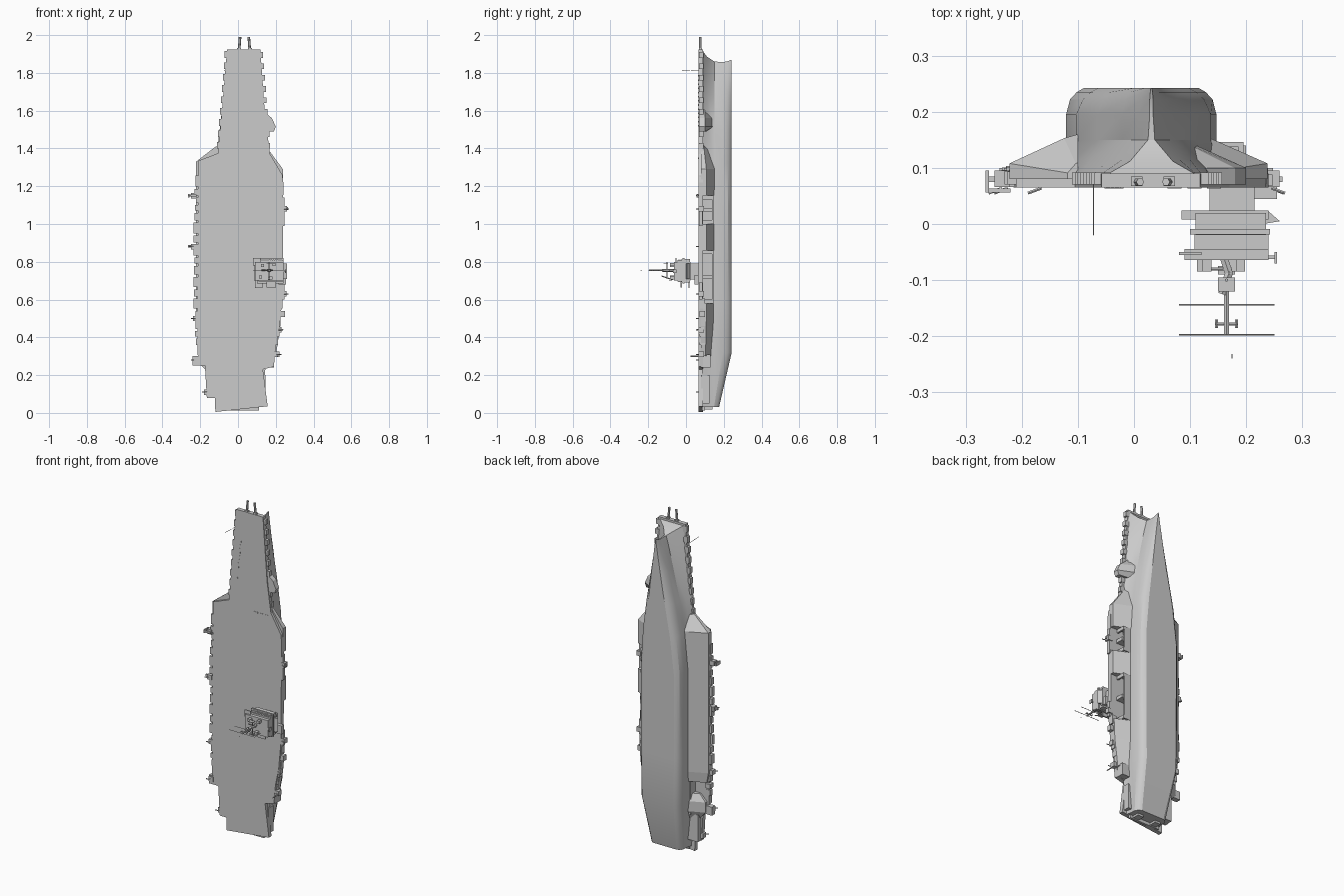
import bpy, bmesh, math, random
from mathutils import Vector
random.seed(4)


def finish(name, bm, smooth=False):
    bmesh.ops.recalc_face_normals(bm, faces=bm.faces)
    me = bpy.data.meshes.new(name)
    bm.to_mesh(me)
    bm.free()
    ob = bpy.data.objects.new(name, me)
    bpy.context.collection.objects.link(ob)
    if smooth:
        bpy.ops.object.select_all(action='DESELECT')
        ob.select_set(True)
        bpy.context.view_layer.objects.active = ob
        bpy.ops.object.shade_smooth_by_angle(angle=math.radians(25))
    return ob


def boxes(name, items):
    """One object from boxes given as (x0, x1, y0, y1, z0, z1)."""
    bm = bmesh.new()
    for x0, x1, y0, y1, z0, z1 in items:
        vs = bmesh.ops.create_cube(bm, size=1)['verts']
        for v in vs:
            v.co = ((x0 + x1) / 2 + v.co.x * (x1 - x0), (y0 + y1) / 2 + v.co.y * (y1 - y0),
                    (z0 + z1) / 2 + v.co.z * (z1 - z0))
    return finish(name, bm)


def loft(name, rings, smooth=False, strip_caps=False):
    bm = bmesh.new()
    vr = [[bm.verts.new(p) for p in r] for r in rings]
    n = len(vr[0])
    for a, b in zip(vr, vr[1:]):
        for i in range(n):
            j = (i + 1) % n
            bm.faces.new((a[i], a[j], b[j], b[i]))
    for r in (vr[0], vr[-1]):
        if strip_caps:
            for i in range(n // 2 - 1):
                bm.faces.new((r[i], r[i + 1], r[n - 2 - i], r[n - 1 - i]))
        else:
            bm.faces.new(r)
    return finish(name, bm, smooth)


def plate(name, xz, y0, y1):
    return loft(name, [[(x, y, z) for x, z in xz] for y in (y0, y1)])


def rods(name, items):
    """One object from thin rods given as (start, end, radius)."""
    bm = bmesh.new()
    for a, b, r in items:
        a, b = Vector(a), Vector(b)
        m = (b - a).to_track_quat('Z', 'Y').to_matrix().to_4x4()
        m.translation = (a + b) / 2
        bmesh.ops.create_cone(bm, cap_ends=True, segments=6, radius1=r, radius2=r,
                              depth=(b - a).length, matrix=m)
    return finish(name, bm)


# Hull: half sections (half width, y, z shift) from deck edge to keel
def station(z, c, deck, wall, bilge, keel, depth):
    k = (depth - 0.085) / 0.157
    half = [(deck, 0.085), ((deck + wall) / 2 - 0.1 * max(deck - wall, 0), 0.115), (wall, 0.15),
            (wall, 0.195), (bilge, 0.222), ((bilge + keel) / 2, 0.235), (keel, 0.242)]
    pts = [(w, 0.085 + (y - 0.085) * k) for w, y in half]
    return [(c - w, y, z) for w, y in pts] + [(c + w, y, z) for w, y in reversed(pts)]


rings = [station(*s) for s in (
    (0.03, 0.015, 0.115, 0.105, 0.095, 0.075, 0.175),
    (0.32, 0.013, 0.138, 0.132, 0.122, 0.100, 0.242),
    (0.60, 0.013, 0.138, 0.134, 0.127, 0.103, 0.242),
    (1.10, 0.013, 0.138, 0.134, 0.127, 0.103, 0.242),
    (1.32, 0.017, 0.136, 0.120, 0.108, 0.080, 0.242),
    (1.50, 0.023, 0.120, 0.088, 0.078, 0.053, 0.242),
    (1.68, 0.028, 0.104, 0.050, 0.043, 0.028, 0.242),
    (1.80, 0.030, 0.094, 0.022, 0.017, 0.011, 0.242))]
stem = [(0.085, 0.085, 1.92), (0.038, 0.112, 1.885), (0.006, 0.15, 1.86), (0.003, 0.195, 1.857),
        (0.003, 0.222, 1.862), (0.002, 0.235, 1.868), (0.001, 0.242, 1.87)]
rings.append([(0.031 - w, y, z) for w, y, z in stem] + [(0.031 + w, y, z) for w, y, z in reversed(stem)])
loft("hull", rings, True, True)

# Flight deck with angled outline
plate("flight_deck", [
    (-0.12, 0.005), (0.157, 0.035), (0.132, 0.23), (0.19, 0.245), (0.2, 0.36), (0.22, 0.45),
    (0.236, 0.62), (0.24, 1.22), (0.235, 1.26), (0.17, 1.37), (0.145, 1.55), (0.118, 1.925),
    (-0.058, 1.925), (-0.085, 1.6), (-0.105, 1.375), (-0.21, 1.335), (-0.215, 0.31),
    (-0.175, 0.25), (-0.165, 0.08), (-0.122, 0.08)], 0.065, 0.09)


# Side sponsons carrying the overhanging deck
def sponson(name, inner, outer, stations):
    loft(name, [[(inner, 0.08, z), (inner + (outer - inner) * f, 0.08, z),
                 (inner + (outer - inner) * f, 0.088 + 0.02 * f, z),
                 (inner + (outer - inner) * 0.2 * f, 0.1 + 0.053 * f, z),
                 (inner, 0.1 + 0.06 * f, z)] for z, f in stations])


sponson("port_sponson", -0.10, -0.222, [(0.44, 0.9), (0.5, 1), (1.33, 1), (1.41, 0.15)])
sponson("starboard_bow_sponson", 0.11, 0.238, [(1.15, 1), (1.29, 1), (1.42, 0.25)])
sponson("starboard_mid_sponson", 0.11, 0.238, [(0.86, 1), (1.0, 1)])
sponson("starboard_aft_sponson", 0.11, 0.23, [(0.30, 0.75), (0.46, 0.95), (0.58, 1)])
sponson("port_quarter_sponson", -0.08, -0.215, [(0.2, 0.5), (0.26, 0.9), (0.32, 0.9), (0.36, 0.6)])

# Bow-side gun platform
loft("bow_gun_platform", [[(0.10, 0.07, z), (x, 0.07, z), (x, 0.1, z), (0.10, y, z)]
                          for z, x, y in ((1.49, 0.19, 0.11), (1.515, 0.2, 0.145),
                                          (1.56, 0.18, 0.14), (1.61, 0.12, 0.1))])

# Lift bays: frames, floors and lift platform edges
bay = []
for z0, z1 in ((0.58, 0.86), (1.0, 1.15)):
    zm = (z0 + z1) / 2
    bay += [(0.14, 0.19, 0.138, 0.146, z0, z1), (0.185, 0.195, 0.085, 0.146, z0, z0 + 0.02),
            (0.185, 0.195, 0.085, 0.146, z1 - 0.02, z1), (0.14, 0.2, 0.085, 0.14, zm - 0.01, zm + 0.01)]
boxes("lift_bay_frames", bay)
boxes("deck_edge_lifts", [(0.225, 0.247, 0.068, 0.088, 0.6, 0.69), (0.225, 0.247, 0.068, 0.088, 0.99, 1.14)])

# Stern structures under the flight deck
boxes("stern_galleries", [
    (-0.162, -0.09, 0.08, 0.12, 0.08, 0.24), (-0.125, -0.09, 0.08, 0.135, 0.24, 0.45),
    (0.115, 0.145, 0.08, 0.125, 0.05, 0.2), (0.125, 0.19, 0.08, 0.13, 0.24, 0.31),
    (-0.09, 0.11, 0.085, 0.1, 0.012, 0.04), (-0.07, -0.03, 0.1, 0.14, 0.018, 0.04),
    (0.05, 0.09, 0.1, 0.14, 0.018, 0.04), (-0.24, -0.17, 0.07, 0.1, 0.25, 0.3)])

# Catwalks along both deck edges
cat = []
z = 0.36
while z < 1.27:
    h = random.uniform(0.025, 0.06)
    cat.append((-random.uniform(0.222, 0.238), -0.2, 0.07, random.uniform(0.085, 0.105), z, z + h))
    if not 0.57 < z < 1.12:
        x = 0.20 if z < 0.5 else 0.225
        cat.append((x - 0.02, x + random.uniform(0.008, 0.024), 0.072, 0.1, z, z + h))
    z += h + 0.012
z = 1.40
while z < 1.9:
    t = (z - 1.38) / 0.54
    cat += [(-0.112 + 0.045 * t, -0.07 + 0.03 * t, 0.07, 0.092, z, z + 0.035),
            (0.11 - 0.02 * t, 0.172 - 0.042 * t, 0.07, 0.092, z, z + 0.03)]
    z += 0.06
boxes("catwalks", cat)

# Gun tubs and outriggers on the deck edges
tubs = [(-0.235, 1.15), (-0.235, 0.88), (-0.225, 0.5), (0.245, 1.08), (0.243, 0.63),
        (0.215, 0.44), (0.205, 0.31), (-0.225, 0.28), (-0.165, 0.11)]
boxes("gun_tubs", [(x - 0.014, x + 0.014, 0.066, 0.095, z - 0.014, z + 0.014) for x, z in tubs])
rods("gun_barrels", [((x, 0.064, z), (x + math.copysign(0.024, x), 0.055, z), 0.003) for x, z in tubs])
boxes("outriggers", [(-0.265, -0.22, 0.056, 0.063, 1.145, 1.155), (-0.265, -0.258, 0.056, 0.095, 1.14, 1.16),
                     (-0.265, -0.22, 0.075, 0.085, 0.876, 0.888), (0.235, 0.265, 0.075, 0.085, 1.075, 1.09)])

# Bridle catchers at the bow and deck fittings
rods("bridle_catchers", [((0.004, 0.075, 1.9), (0.011, 0.075, 1.99), 0.007),
                         ((0.064, 0.075, 1.9), (0.057, 0.075, 1.99), 0.007)])
boxes("deck_fittings", [(-0.022 - 0.0023 * i - 0.003, -0.022 - 0.0023 * i + 0.003, 0.0635, 0.066,
                         1.78 - 0.022 * i, 1.788 - 0.022 * i) for i in range(13)])
boxes("blast_deflectors", [(0.06 + 0.035 * i, 0.085 + 0.035 * i, 0.063, 0.066, 1.345, 1.352) for i in range(3)])
boxes("anchor_recess_blocks", [(-0.005, 0.015, 0.068, 0.085, 1.92, 1.932), (0.053, 0.073, 0.068, 0.085, 1.92, 1.932)])

# Island: stacked levels with bridge windows
boxes("island_levels", [
    (0.135, 0.215, 0.018, 0.068, 0.705, 0.79), (0.11, 0.235, -0.02, 0.02, 0.69, 0.815),
    (0.085, 0.24, 0.008, 0.024, 0.70, 0.80), (0.108, 0.24, -0.045, -0.018, 0.695, 0.81),
    (0.10, 0.242, -0.019, -0.009, 0.685, 0.82), (0.09, 0.24, -0.064, -0.045, 0.70, 0.80),
    (0.215, 0.255, 0.045, 0.066, 0.68, 0.73), (0.25, 0.255, -0.07, -0.05, 0.74, 0.76),
    (0.23, 0.252, -0.062, -0.056, 0.745, 0.755)])
loft("island_wing", [[(0.23, 0.0, z), (0.26, 0.005, z), (0.238, 0.024, z), (0.23, 0.024, z)]
                     for z in (0.71, 0.79)])
win = []
for i in range(12):
    for y in (-0.041, -0.028):
        for z in (0.694, 0.81):
            win.append((0.115 + i * 0.01, 0.121 + i * 0.01, y, y + 0.007, z - 0.001, z + 0.002))
boxes("bridge_windows", win)
boxes("island_roof_equipment", [(x - 0.008, x + 0.008, -0.085, -0.06, z - 0.008, z + 0.008)
                                for x, z in ((0.13, 0.78), (0.19, 0.785), (0.12, 0.72), (0.175, 0.715))])
boxes("island_platforms", [(0.08, 0.12, -0.055, -0.05, 0.78, 0.82), (0.09, 0.13, 0.012, 0.018, 0.66, 0.70),
                           (0.15, 0.2, -0.03, -0.022, 0.665, 0.70)])

# Mast, yards and aerials
mx, mz = 0.165, 0.755
rods("mast", [((mx - 0.005, -0.06, mz), (mx + 0.005, -0.09, mz), 0.008),
              ((mx - 0.008, -0.125, mz), (mx + 0.005, -0.085, mz), 0.008),
              ((mx, -0.12, mz), (mx, -0.197, mz), 0.005),
              ((mx - 0.02, -0.178, mz), (mx + 0.02, -0.178, mz), 0.003),
              ((mx - 0.018, -0.185, mz), (mx - 0.018, -0.17, mz), 0.003),
              ((mx + 0.018, -0.185, mz), (mx + 0.018, -0.17, mz), 0.003),
              ((mx - 0.04, -0.08, mz), (mx + 0.01, -0.08, mz), 0.003),
              ((mx, -0.1, mz - 0.045), (mx, -0.1, mz + 0.045), 0.003),
              ((mx, -0.07, mz - 0.05), (mx, -0.13, mz - 0.03), 0.003),
              ((mx + 0.01, -0.24, mz), (mx + 0.01, -0.232, mz), 0.001)])
rods("yards", [((0.08, y, mz), (0.25, y, mz), 0.0015) for y in (-0.144, -0.197)])
boxes("radar_panels", [(0.15, 0.18, -0.12, -0.095, 0.79, 0.794), (0.15, 0.18, -0.09, -0.075, 0.70, 0.704)])
rods("deck_edge_aerials", [((-0.072, 0.075, 1.81), (-0.072, -0.02, 1.815), 0.0012),
                           ((0.21, 0.08, 0.3), (0.21, 0.025, 0.3), 0.003)])
